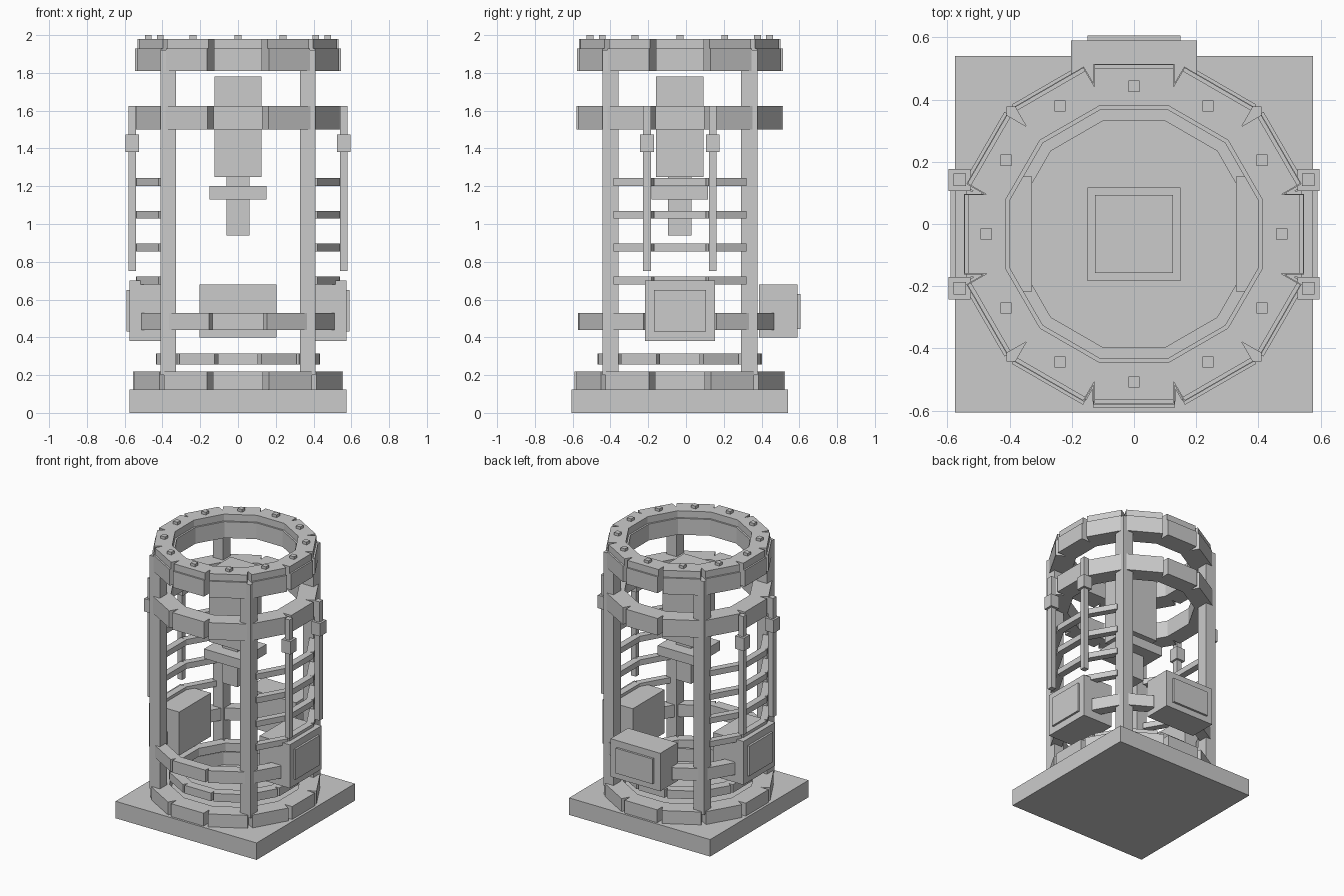
import bpy, bmesh, math
from mathutils import Matrix, Vector

cube = bpy.data.objects.get("Cube")
if cube:
    bpy.data.objects.remove(cube, do_unlink=True)

CY = -0.0325                     # y of the frame's axis
STEP = math.radians(30)          # twelve segments per ring

grey = bpy.data.materials.new("plain_grey")
grey.use_nodes = True
grey.diffuse_color = (0.6, 0.6, 0.6, 1)
bsdf = next(n for n in grey.node_tree.nodes if n.type == 'BSDF_PRINCIPLED')
bsdf.inputs["Base Color"].default_value = (0.6, 0.6, 0.6, 1)


def add_block(bm, x, y, z, turn=0.0):
    """Block from (min, max) ranges, turned about the frame's axis."""
    size = Vector((x[1] - x[0], y[1] - y[0], z[1] - z[0]))
    mid = Vector((sum(x) / 2, sum(y) / 2, sum(z) / 2))
    m = (Matrix.Translation((0, CY, 0)) @ Matrix.Rotation(turn, 4, 'Z')
         @ Matrix.Translation(mid) @ Matrix.Diagonal((*size, 1)))
    bmesh.ops.create_cube(bm, size=1, matrix=m)


def finish(name, bm):
    mesh = bpy.data.meshes.new(name)
    bm.to_mesh(mesh)
    bm.free()
    mesh.materials.append(grey)
    obj = bpy.data.objects.new(name, mesh)
    bpy.context.scene.collection.objects.link(obj)
    return obj


def block(name, x, y, z):
    bm = bmesh.new()
    add_block(bm, x, y, z)
    return finish(name, bm)


def ring(name, inner, outer, z, segments=range(12), trims={}):
    """Straight segments around the axis; trims shorten chosen ends."""
    half = (inner + outer) / 2 * math.tan(STEP / 2)
    bm = bmesh.new()
    for i in segments:
        low, high = trims.get(i, (half, half))
        add_block(bm, (inner, outer), (-low, high), z, i * STEP)
    return finish(name, bm)


# Base and full rings
block("base_plate", (-0.575, 0.575), (-0.5725, 0.5725), (0, 0.125))
ring("bottom_ring", 0.43, 0.557, (0.12, 0.22))
ring("inner_floor_ring", 0.365, 0.435, (0.255, 0.315))
ring("upper_ring", 0.42, 0.547, (1.5, 1.625))
ring("top_ring", 0.40, 0.545, (1.81, 1.93))
ring("top_cap_ring", 0.4125, 0.533, (1.93, 1.98))

# Broken ring that stops short of the boxes
H = 0.134
ring("middle_ring", 0.46, 0.538, (0.44, 0.53), (1, 2, 4, 5, 7, 8, 9, 10, 11),
     {1: (0.088, H), 5: (H, 0.088), 7: (0.088, H), 11: (H, 0.088),
      2: (H, 0.066), 4: (0.066, H)})

# Side hoops
H = 0.138
for n in range(4):
    z = 0.68 + n * 0.174
    for name, mid in (("left", 12), ("right", 6)):
        ring(f"{name}_hoop_{n + 1}", 0.49, 0.54, (z, z + 0.042),
             (mid - 1, mid, mid + 1),
             {mid - 1: (0.095, H), mid + 1: (H, 0.095)})

# Corner posts
for sx, side in ((1, "left"), (-1, "right")):
    for sy, end in ((1, "back"), (-1, "front")):
        block(f"{end}_{side}_post", sorted((sx * 0.327, sx * 0.41)),
              sorted((sy * 0.325, sy * 0.41)), (0.2, 1.92))

        # Guide rails with sliding blocks
        y = sy * 0.174
        block(f"{end}_{side}_rail", sorted((sx * 0.54, sx * 0.58)),
              (y - 0.02, y + 0.02), (0.75, 1.625))
        block(f"{end}_{side}_rail_block", sorted((sx * 0.525, sx * 0.596)),
              (y - 0.036, y + 0.036), (1.38, 1.475))

    # Side boxes
    block(f"{side}_box", sorted((sx * 0.327, sx * 0.575)), (-0.185, 0.185),
          (0.38, 0.7))
    block(f"{side}_box_panel", sorted((sx * 0.57, sx * 0.59)),
          (-0.138, 0.138), (0.43, 0.65))

# Back box
block("back_box", (-0.203, 0.203), (0.418, 0.622), (0.4, 0.68))
block("back_box_panel", (-0.15, 0.15), (0.62, 0.6375), (0.445, 0.63))

# Hanging tool head
block("tool_body", (-0.125, 0.125), (-0.125, 0.125), (1.25, 1.78))
block("tool_shaft", (-0.062, 0.062), (-0.062, 0.062), (0.94, 1.25))
block("tool_plate", (-0.15, 0.15), (-0.15, 0.15), (1.13, 1.2))

# Bolts on the top cap
bm = bmesh.new()
for i in range(12):
    x, y = 0.475 * math.cos(i * STEP), 0.475 * math.sin(i * STEP)
    add_block(bm, (x - 0.018, x + 0.018), (y - 0.018, y + 0.018), (1.975, 2.0))
finish("top_bolts", bm)
